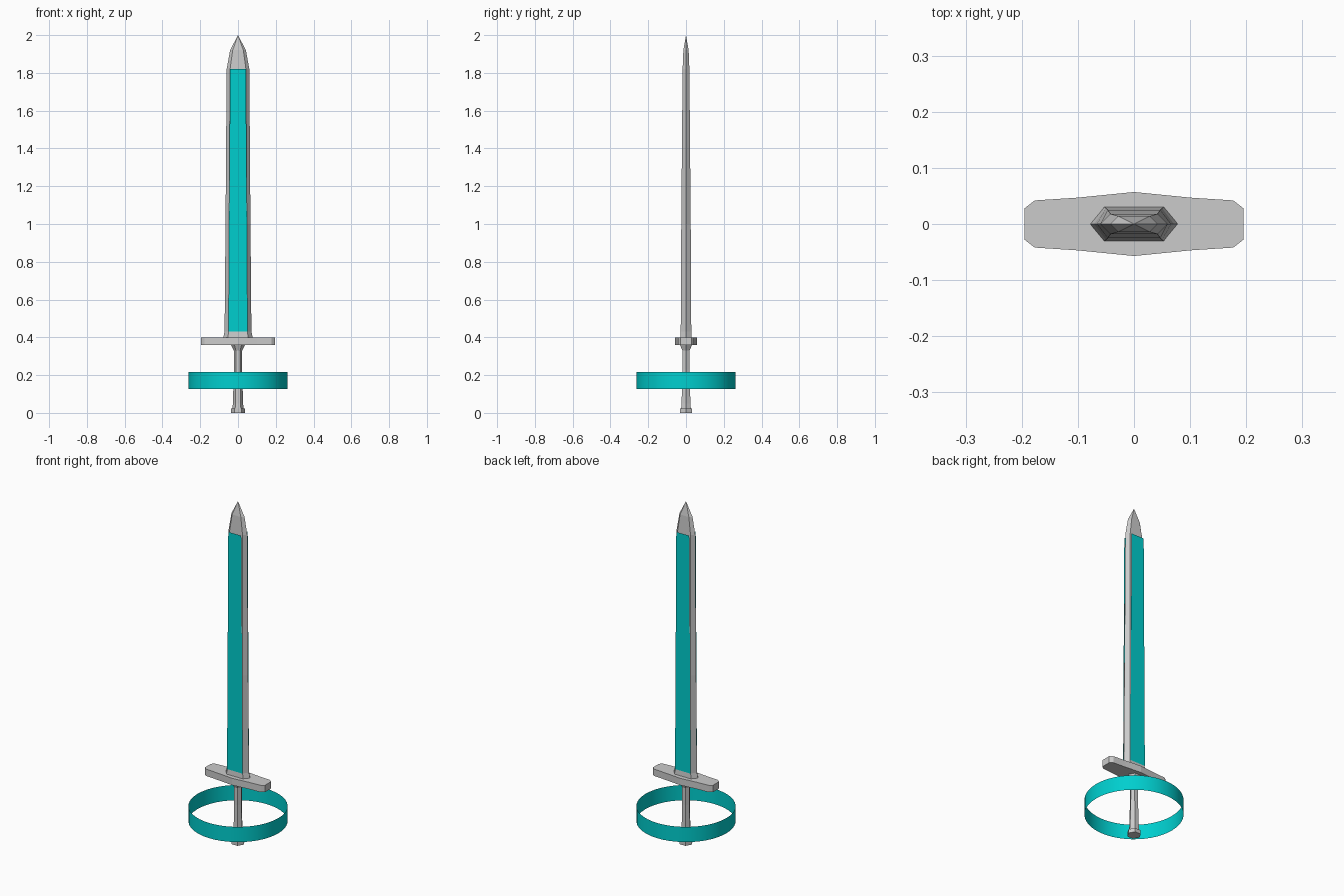
import bpy, bmesh, math

if "Cube" in bpy.data.objects:
    bpy.data.objects.remove(bpy.data.objects["Cube"])


def make(name, bm, color=None, smooth=False):
    bmesh.ops.recalc_face_normals(bm, faces=bm.faces)
    me = bpy.data.meshes.new(name)
    bm.to_mesh(me)
    bm.free()
    ob = bpy.data.objects.new(name, me)
    bpy.context.collection.objects.link(ob)
    if color:
        me.materials.append(color)
    for p in me.polygons:
        p.use_smooth = smooth
    return ob


def loft(name, rings, tip=None, capped=True, color=None, smooth=False):
    """Skin a stack of equal-length point loops, optionally closing to a tip."""
    bm = bmesh.new()
    loops = [[bm.verts.new(p) for p in r] for r in rings]
    n = len(loops[0])
    for a, b in zip(loops, loops[1:]):
        for i in range(n):
            j = (i + 1) % n
            bm.faces.new((a[i], a[j], b[j], b[i]))
    if capped:
        bm.faces.new(loops[0][::-1])
        if tip is None:
            bm.faces.new(loops[-1])
    if tip:
        t = bm.verts.new(tip)
        for i in range(n):
            bm.faces.new((loops[-1][i], loops[-1][(i + 1) % n], t))
    return make(name, bm, color, smooth)


def circle(r, z, n):
    return [(r * math.cos(2 * math.pi * i / n), r * math.sin(2 * math.pi * i / n), z)
            for i in range(n)]


def blade_ring(edge, flat, depth, z):
    return [(edge, 0, z), (flat, depth, z), (-flat, depth, z),
            (-edge, 0, z), (-flat, -depth, z), (flat, -depth, z)]


cyan = bpy.data.materials.new("cyan_glow")
cyan.diffuse_color = (0.0, 0.62, 0.62, 1)
cyan.use_nodes = True
cyan.node_tree.nodes["Principled BSDF"].inputs["Base Color"].default_value = cyan.diffuse_color

# Blade: flattened hexagon, flared at the guard and tapering to a point
loft("blade", [blade_ring(*s) for s in (
    (0.080, 0.054, 0.031, 0.39),
    (0.071, 0.050, 0.028, 0.43),
    (0.066, 0.047, 0.025, 1.00),
    (0.060, 0.042, 0.018, 1.82),
    (0.042, 0.028, 0.014, 1.92))], tip=(0, 0, 2.0))

# Thin glowing panels on both faces of the blade
for side, label in ((-1, "front"), (1, "back")):
    bm = bmesh.new()
    y = side * 0.030
    bm.faces.new([bm.verts.new(p) for p in (
        (-0.05, y, 0.43), (0.05, y, 0.43), (0.042, y, 1.82), (-0.042, y, 1.82))])
    make(label + "_blade_panel", bm, cyan)

# Crossguard: bar widest in the middle with clipped corners
half = [(0.195, 0.028), (0.177, 0.042), (0.10, 0.047), (0, 0.057)]
top = half + [(-x, y) for x, y in half[-2::-1]]
outline = top + [(-x, -y) for x, y in top if x != 0 or y > 0]
loft("crossguard", [[(x, y, z) for x, y in outline] for z in (0.36, 0.40)])

# Grip and pommel: hexagonal
loft("grip", [circle(r, z, 6) for r, z in (
    (0.030, 0.02), (0.027, 0.05), (0.022, 0.23), (0.022, 0.33), (0.038, 0.362))])
loft("pommel", [circle(r, z, 6) for r, z in ((0.038, 0.0), (0.038, 0.023))])

# Floating ring around the grip: an open band
loft("grip_ring", [circle(0.263, z, 48) for z in (0.127, 0.216)],
     capped=False, color=cyan, smooth=True)
